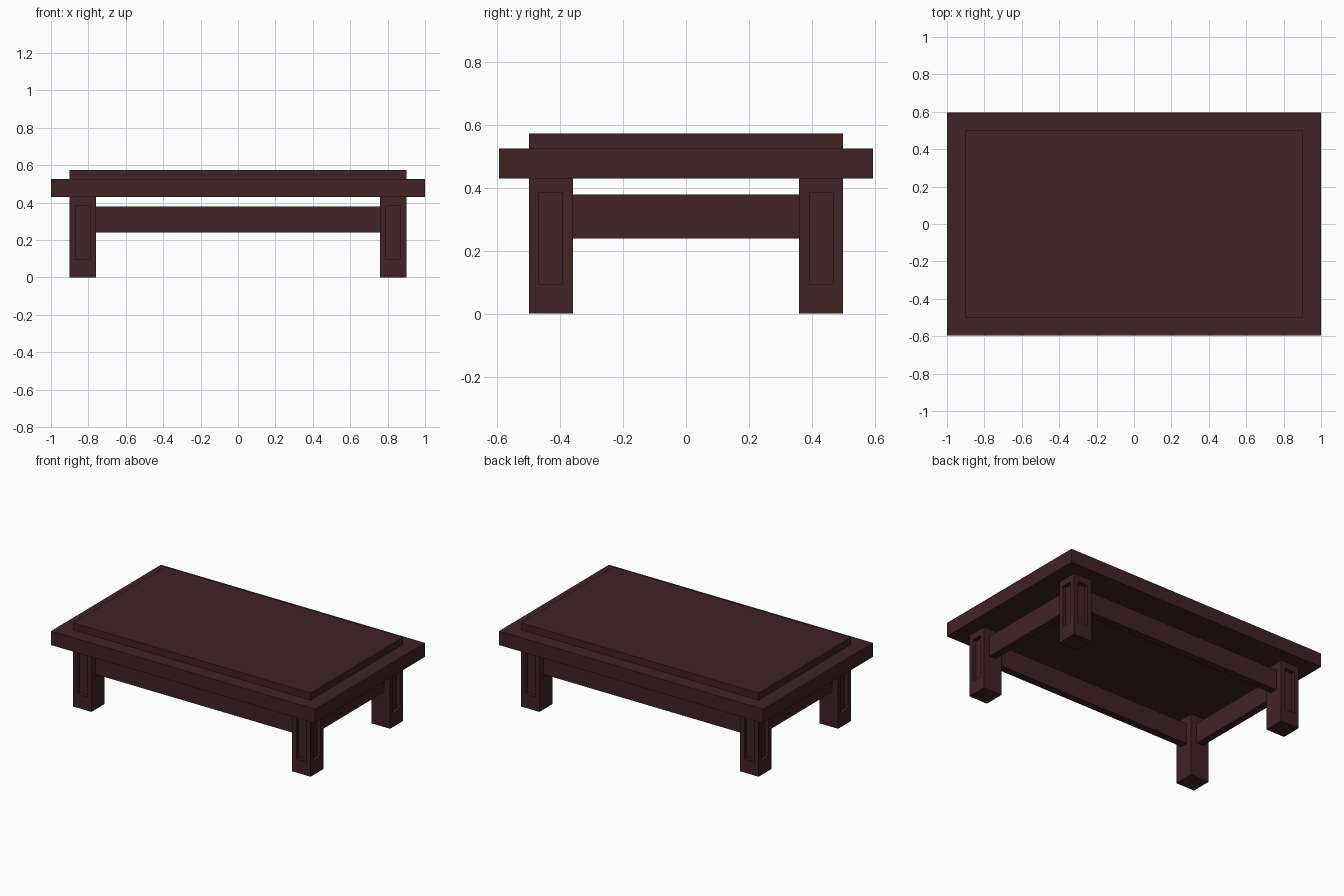
import bpy
import bmesh
from mathutils import Vector

cube = bpy.data.objects.get("Cube")
if cube:
    bpy.data.objects.remove(cube, do_unlink=True)

# Single dark stained wood colour
wood = bpy.data.materials.new("dark_red_wood")
wood.use_nodes = True
color = (0.052, 0.016, 0.017, 1)
wood.diffuse_color = color
wood.node_tree.nodes["Principled BSDF"].inputs["Base Color"].default_value = color


def add_object(name, bm):
    mesh = bpy.data.meshes.new(name)
    bm.to_mesh(mesh)
    bm.free()
    mesh.materials.append(wood)
    obj = bpy.data.objects.new(name, mesh)
    bpy.context.collection.objects.link(obj)
    return obj


def box_mesh(low, high):
    low, high = Vector(low), Vector(high)
    bm = bmesh.new()
    bmesh.ops.create_cube(bm, size=1)
    bmesh.ops.scale(bm, vec=high - low, verts=bm.verts)
    bmesh.ops.translate(bm, vec=(low + high) / 2, verts=bm.verts)
    return bm


def box(name, low, high):
    return add_object(name, box_mesh(low, high))


HALF_X, HALF_Y = 0.9, 0.5        # outer faces of the legs
LEG, LEG_TOP = 0.14, 0.43
MARGIN = 0.046                   # border beside each leg recess
RECESS_LOW, RECESS_HIGH, DEPTH = 0.095, 0.385, 0.025

# Table top: wide slab with a raised panel
box("tabletop_slab", (-1, -0.595, LEG_TOP), (1, 0.595, 0.525))
box("tabletop_panel", (-HALF_X, -HALF_Y, 0.525), (HALF_X, HALF_Y, 0.573))


def leg(name, sx, sy):
    """Square leg with a sunken slot in each of its two outer faces."""
    xs = sorted((sx * HALF_X, sx * (HALF_X - LEG)))
    ys = sorted((sy * HALF_Y, sy * (HALF_Y - LEG)))
    bm = box_mesh((xs[0], ys[0], 0), (xs[1], ys[1], LEG_TOP))
    mid_z = LEG_TOP / 2
    for normal in (Vector((sx, 0, 0)), Vector((0, sy, 0))):
        bm.normal_update()
        face = max(bm.faces, key=lambda f: f.normal.dot(normal) * f.calc_area())
        bmesh.ops.inset_individual(bm, faces=[face], thickness=MARGIN)
        for v in face.verts:
            v.co.z = RECESS_HIGH if v.co.z > mid_z else RECESS_LOW
        # Extrude the slot floor inward
        floor = bmesh.ops.extrude_discrete_faces(bm, faces=[face])["faces"][0]
        bmesh.ops.translate(bm, vec=-normal * DEPTH, verts=floor.verts)
    bmesh.ops.recalc_face_normals(bm, faces=bm.faces)
    add_object(name, bm)


for side, sx in (("left", 1), ("right", -1)):
    for end, sy in (("front", -1), ("back", 1)):
        leg(f"{end}_{side}_leg", sx, sy)

# Rails joining the legs, centred on the leg thickness
RAIL_LOW, RAIL_HIGH, HALF_RAIL = 0.24, 0.38, 0.025
rail_x, rail_y = HALF_X - LEG / 2, HALF_Y - LEG / 2
end_x, end_y = HALF_X - LEG, HALF_Y - LEG
for name, s in (("front_rail", -1), ("back_rail", 1)):
    box(name, (-end_x, s * rail_y - HALF_RAIL, RAIL_LOW),
        (end_x, s * rail_y + HALF_RAIL, RAIL_HIGH))
for name, s in (("right_rail", -1), ("left_rail", 1)):
    box(name, (s * rail_x - HALF_RAIL, -end_y, RAIL_LOW),
        (s * rail_x + HALF_RAIL, end_y, RAIL_HIGH))
